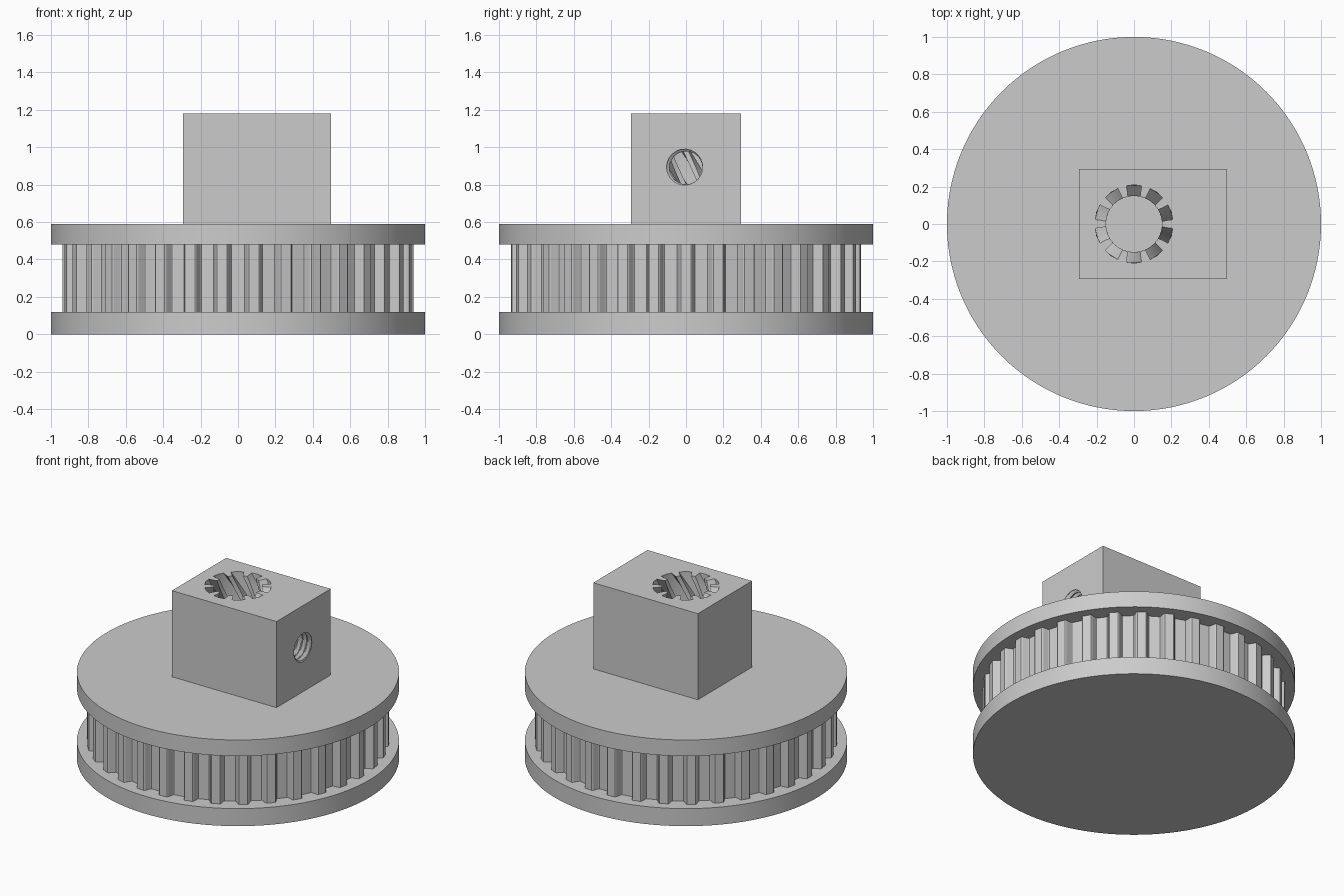
import bpy, bmesh
from math import sin, cos, pi, radians, atan2, hypot
from mathutils import Matrix

cube = bpy.data.objects.get("Cube")
if cube:
    bpy.data.objects.remove(cube, do_unlink=True)

GREY = (0.6, 0.6, 0.6, 1.0)
mat = bpy.data.materials.new("plain_grey")
mat.use_nodes = True
mat.diffuse_color = GREY
mat.node_tree.nodes["Principled BSDF"].inputs["Base Color"].default_value = GREY


def make_object(name, bm):
    bmesh.ops.recalc_face_normals(bm, faces=bm.faces[:])
    mesh = bpy.data.meshes.new(name)
    bm.to_mesh(mesh)
    bm.free()
    mesh.materials.append(mat)
    obj = bpy.data.objects.new(name, mesh)
    bpy.context.collection.objects.link(obj)
    return obj


def loft(name, rings, matrix=None):
    """Join equal-length rings of points into a capped solid."""
    bm = bmesh.new()
    rows = [[bm.verts.new(p) for p in ring] for ring in rings]
    n = len(rows[0])
    for low, high in zip(rows, rows[1:]):
        for i in range(n):
            j = (i + 1) % n
            bm.faces.new((low[i], low[j], high[j], high[i]))
    bm.faces.new(rows[0][::-1])
    bm.faces.new(rows[-1])
    if matrix:
        bm.transform(matrix)
    return make_object(name, bm)


def ring(polar, z, turn=0.0):
    return [(r * cos(a + turn), r * sin(a + turn), z) for r, a in polar]


def smooth(obj, angle=30):
    bpy.ops.object.select_all(action="DESELECT")
    obj.select_set(True)
    bpy.context.view_layer.objects.active = obj
    bpy.ops.object.shade_smooth_by_angle(angle=radians(angle))


def cut(obj, cutter):
    cutter.hide_render = True
    mod = obj.modifiers.new("cut", "BOOLEAN")
    mod.operation = "DIFFERENCE"
    mod.solver = "EXACT"
    mod.object = cutter
    bpy.context.view_layer.objects.active = obj
    bpy.ops.object.modifier_apply(modifier=mod.name)
    bpy.data.objects.remove(cutter, do_unlink=True)


# Flanges
circle = [(1.0, 2 * pi * i / 128) for i in range(128)]
for name, low, high in (("lower_flange", 0, 0.12), ("upper_flange", 0.48, 0.59)):
    smooth(loft(name, [ring(circle, low), ring(circle, high)]))

# Toothed belt wheel: one groove profile repeated round the rim
TEETH = 34
half = [(0.06, 0.936), (0.055, 0.933), (0.0515, 0.928), (0.0375, 0.892), (0.0335, 0.888)]
groove = [(-x, r) for x, r in half] + [(x, r) for x, r in reversed(half)]
rim = []
for t in range(TEETH):
    for x, r in groove:
        rim.append((hypot(x, r), -pi / 2 + 2 * pi * t / TEETH + atan2(x, r)))
loft("toothed_wheel", [ring(rim, 0.11), ring(rim, 0.49)])

# Hub block
bm = bmesh.new()
bmesh.ops.create_cube(bm, size=1)
bmesh.ops.scale(bm, vec=(0.792, 0.586, 0.59), verts=bm.verts)
bmesh.ops.translate(bm, vec=(0.101, 0, 0.885), verts=bm.verts)
hub = make_object("hub_block", bm)

# Twisted splined bore, ten slots
SLOTS, TWIST, TOP = 10, 3.1, 1.18
spline = []
for s in range(SLOTS):
    mid = pi / 2 + 2 * pi * s / SLOTS
    spline += [(0.15, mid - 0.22), (0.208, mid - 0.2), (0.21, mid),
               (0.208, mid + 0.2), (0.15, mid + 0.22), (0.15, mid + pi / SLOTS)]
levels = [0.55 + 0.02 * k for k in range(34)]
cut(hub, loft("bore_cutter", [ring(spline, z, TWIST * (z - TOP)) for z in levels]))

# Threaded set-screw hole on the left side, running into the bore
PITCH, STEPS, SIDES = 0.0355, 8, 24


def thread_radius(z, a):
    phase = (z / PITCH - a / (2 * pi)) % 1.0
    ramp = 1 - abs(2 * phase - 1)
    return 0.088 + 0.018 * min(1, max(0, 1.4 * ramp - 0.25))


angles = [2 * pi * i / SIDES for i in range(SIDES)]
rings = []
for k in range(12 * STEPS):
    z = k * PITCH / STEPS
    rings.append(ring([(thread_radius(z, a), a) for a in angles], z))
place = Matrix.Translation((0.1, 0, 0.89)) @ Matrix.Rotation(pi / 2, 4, "Y")
cut(hub, loft("screw_hole_cutter", rings, place))
smooth(hub, 20)
